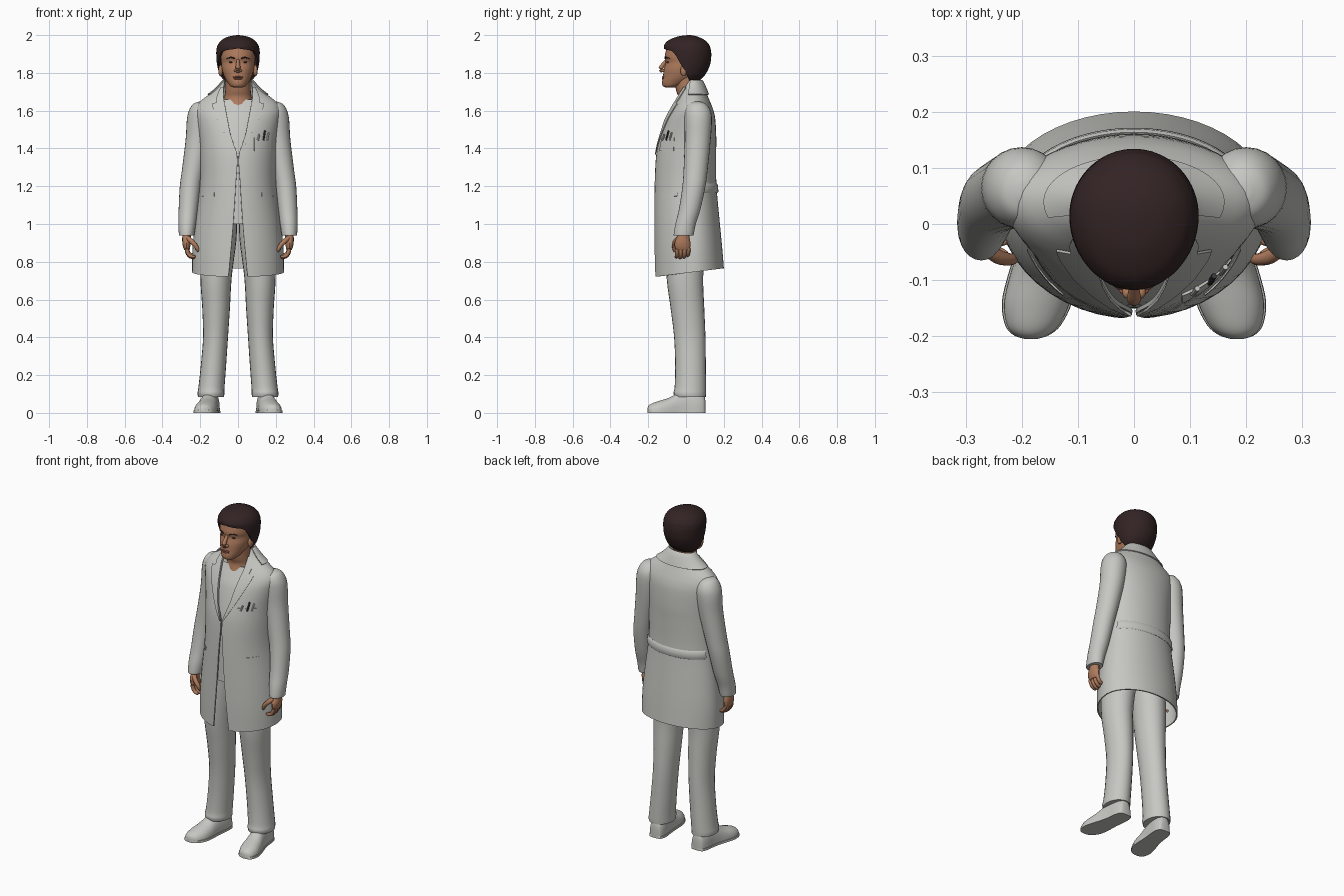
import bpy, bmesh, math
from mathutils import Vector


def material(name, rgb):
    m = bpy.data.materials.new(name)
    m.diffuse_color = (*rgb, 1)
    return m


CLOTH = material("white cloth", (0.57, 0.57, 0.54))
SKIN = material("skin", (0.43, 0.20, 0.11))
HAIR = material("dark brown hair", (0.033, 0.017, 0.017))
LIPS = material("lips", (0.30, 0.11, 0.075))
DARK = material("dark grey", (0.04, 0.04, 0.045))


def dense(table, steps=4):
    """Smooth in-between rows of a table (Catmull-Rom on every column)."""
    out = []
    for i in range(len(table) - 1):
        p0, p1 = table[max(i - 1, 0)], table[i]
        p2, p3 = table[i + 1], table[min(i + 2, len(table) - 1)]
        for k in range(steps):
            t = k / steps
            out.append([0.5 * (2 * b + (c - a) * t + (2 * a - 5 * b + 4 * c - d) * t * t
                               + (3 * b - a - 3 * c + d) * t ** 3)
                        for a, b, c, d in zip(p0, p1, p2, p3)])
    return out + [list(table[-1])]


def loft(name, rows, mat, closed=True, thick=0.0):
    """Skin a surface over rows of points; closed rows get end caps."""
    bm = bmesh.new()
    vs = [[bm.verts.new(p) for p in r] for r in rows]
    n = len(rows[0])
    for a, b in zip(vs, vs[1:]):
        for i in range(n if closed else n - 1):
            j = (i + 1) % n
            bm.faces.new((a[i], a[j], b[j], b[i]))
    if closed:
        bm.faces.new(vs[0])
        bm.faces.new(vs[-1])
    bmesh.ops.remove_doubles(bm, verts=bm.verts, dist=0.0001)
    bmesh.ops.recalc_face_normals(bm, faces=bm.faces)
    for e in bm.edges:
        if e.is_boundary:
            e.smooth = False
    me = bpy.data.meshes.new(name)
    bm.to_mesh(me)
    bm.free()
    me.materials.append(mat)
    ob = bpy.data.objects.new(name, me)
    bpy.context.collection.objects.link(ob)
    if thick:
        mod = ob.modifiers.new("thickness", 'SOLIDIFY')
        mod.thickness, mod.offset = thick, 0
    return ob


def ring(z, cx, cy, rx, ry, s=1, n=24):
    return [(s * (cx + rx * math.cos(i * math.tau / n)), cy + ry * math.sin(i * math.tau / n), z)
            for i in range(n)]


def arc(z, w, f, b, a0, yc, n=48):
    """Open loop around the body, starting a0 radians from the front."""
    pts = []
    for i in range(n + 1):
        a = a0 + (math.tau - 2 * a0) * i / n
        c = math.cos(a)
        pts.append((w * math.sin(a), yc - c * ((yc - f) if c > 0 else (b - yc)), z))
    return pts


def tube(name, pts, mat, n=10):
    """Round tube through (x, y, z, radius) points."""
    pts = dense(pts, 3)
    rows = []
    for i, p in enumerate(pts):
        d = Vector(pts[min(i + 1, len(pts) - 1)][:3]) - Vector(pts[max(i - 1, 0)][:3])
        q = d.to_track_quat('Z', 'Y')
        rows.append([Vector(p[:3]) + q @ Vector((p[3] * math.cos(k * math.tau / n),
                     p[3] * math.sin(k * math.tau / n), 0)) for k in range(n)])
    return loft(name, rows, mat)


def ball(name, loc, size, mat):
    rows = []
    for i in range(1, 10):
        a = math.pi * i / 10
        rows.append(ring(loc[2] + size[2] * math.cos(a), loc[0], loc[1],
                         size[0] * math.sin(a), size[1] * math.sin(a), n=14))
    return loft(name, rows, mat)


# Coat: z, half width, front y, back y, half gap of the front opening
YC = 0.04
COAT = dense([
    (0.72, .240, -.163, .197, .050), (0.85, .238, -.165, .188, .038),
    (1.00, .225, -.165, .176, .025), (1.20, .200, -.163, .158, .012),
    (1.36, .200, -.155, .156, .004), (1.45, .205, -.138, .157, .035),
    (1.55, .220, -.108, .152, .055), (1.60, .225, -.083, .142, .064),
    (1.64, .205, -.060, .127, .072), (1.68, .155, -.040, .110, .077),
    (1.72, .104, -.024, .095, .075), (1.755, .078, -.008, .082, .070)])


def coat_at(z):
    for a, b in zip(COAT, COAT[1:]):
        if z <= b[0]:
            t = (z - a[0]) / (b[0] - a[0])
            return [p + (q - p) * t for p, q in zip(a, b)]
    return COAT[-1]


def coat_point(x, z, off):
    _, w, f, _, _ = coat_at(z)
    k = math.sqrt(1 - min(abs(x) / w, 0.97) ** 2)
    return (x, YC - (YC - f) * k - off, z + off * 0.4)


def coat_band(z, off, a0):
    _, w, f, b, _ = coat_at(z)
    return arc(z, w + off, f - off, b + off, a0, YC)


def patch(name, x0, x1, z0, z1, off, thick=0.006):
    rows = [[coat_point(x0 + (x1 - x0) * i / 8, z0 + (z1 - z0) * k / 4, off) for i in range(9)]
            for k in range(5)]
    return loft(name, rows, CLOTH, False, thick)


rows = []
for z, w, f, b, g in COAT:
    r = arc(z, w, f, b, math.asin(min(max(g, .003) / w, .97)), YC)
    lift = max(0, (1 - z) / .28) * .045          # hem rises toward the back
    rows.append([(x, y, zz + lift * (y + .165) / .36) for x, y, zz in r])
loft("coat", rows, CLOTH, False, 0.007)
loft("collar", [coat_band(z, o, 1.25) for z, o in
                ((1.685, .011), (1.71, .011), (1.735, .010), (1.755, .007), (1.76, .001))],
     CLOTH, False, 0.006)
loft("back_belt", [coat_band(z, o, 1.95) for z, o in
                   ((1.165, .004), (1.172, .009), (1.205, .009), (1.212, .004))],
     CLOTH, False, 0.005)

# Lapels with notches, and hip pocket welts
LAPEL = [(1.365, .010), (1.42, .042), (1.48, .075), (1.55, .107), (1.61, .132),
         (1.632, .138), (1.640, .112), (1.66, .115), (1.69, .105), (1.72, .090)]
for s in (-1, 1):
    rows = []
    for z, xo in LAPEL:
        g = max(coat_at(z)[4], .004)
        rows.append([coat_point(s * (g + (xo - g) * i / 6), z, .008) for i in range(7)])
    loft("lapel", rows, CLOTH, False, 0.005)
    patch("hip_pocket", s * .125, s * .188, 1.145, 1.165, .004)

# Breast pocket with pens
patch("breast_pocket", .085, .172, 1.385, 1.455, .005)
for x, top, m in ((.105, 1.47, CLOTH), (.135, 1.49, DARK), (.155, 1.48, CLOTH)):
    a, b = coat_point(x, 1.44, .010), coat_point(x + .008, top, .010)
    tube("pen", [(*a, .005), (*b, .005)], m, 8)

# Shirt under the coat
loft("shirt", [ring(z, 0, (f + b) / 2, w * .88, (b - f) / 2 - .014, n=40)
               for z, w, f, b, g in COAT if 0.98 < z < 1.665], CLOTH)

# Limbs: z, centre x, centre y, radius x, radius y
SLEEVE = dense([
    (1.648, .195, .060, .012, .015), (1.635, .196, .060, .042, .046),
    (1.60, .196, .062, .064, .068), (1.55, .200, .064, .071, .073),
    (1.45, .210, .062, .067, .069), (1.30, .235, .052, .060, .064),
    (1.20, .252, .042, .056, .061), (1.08, .263, .020, .051, .057),
    (1.00, .269, -.002, .046, .054), (.945, .272, -.012, .041, .053),
    (.938, .272, -.012, .038, .050)])
LEG = dense([
    (1.05, .090, .000, .085, .105), (.92, .100, -.002, .092, .105),
    (.72, .116, -.006, .083, .097), (.55, .116, .008, .073, .089),
    (.40, .119, .020, .066, .083), (.25, .130, .024, .067, .081),
    (.14, .140, .023, .069, .083), (.105, .143, .020, .071, .086), (.085, .143, .022, .069, .083)])
PALM = dense([
    (.965, .270, -.012, .024, .030), (.935, .272, -.014, .023, .032),
    (.905, .273, -.018, .022, .041), (.88, .272, -.018, .019, .041), (.862, .270, -.016, .014, .036)])
# Shoe: along y, centre x, half width, height
SHOE = dense([
    (.103, .140, .016, .060), (.095, .140, .036, .095), (.06, .142, .046, .118),
    (.01, .147, .047, .122), (-.04, .155, .050, .106), (-.09, .164, .057, .080),
    (-.14, .173, .059, .064), (-.18, .180, .047, .050), (-.198, .183, .030, .038),
    (-.205, .184, .010, .022)])

for s in (-1, 1):
    loft("sleeve", [ring(*r, s) for r in SLEEVE], CLOTH)
    loft("trouser_leg", [ring(*r, s) for r in LEG], CLOTH)
    loft("palm", [ring(*r, s, 16) for r in PALM], SKIN)
    for k in range(4):
        y, drop = -.048 + k * .020, (.004, 0, .003, .012)[k]
        tube("finger", [(s * .271, y, .885, .010), (s * .270, y, .855 + drop, .011),
                        (s * .258, y, .831 + drop, .010), (s * .238, y - .003, .823 + drop, .009),
                        (s * .226, y - .005, .828 + drop, .004)], SKIN)
    tube("thumb", [(s * .266, -.040, .925, .013), (s * .243, -.058, .905, .013),
                   (s * .222, -.063, .882, .011), (s * .213, -.061, .862, .009),
                   (s * .212, -.060, .852, .004)], SKIN)
    for name, grow, cap in (("shoe", 1.0, 1.0), ("sole", 1.06, .016)):
        rows = []
        for y, cx, hw, h in SHOE:
            top = h if name == "shoe" else min(h, cap)
            rows.append([(s * (cx + grow * hw * math.cos(math.pi * i / 16)), y,
                          top * max(0, math.sin(math.pi * i / 16)) ** (.7 if cap == 1 else .15))
                         for i in range(17)])
        loft(name, rows, CLOTH)

# Neck and head: z, half width, front y, back y
loft("neck", [ring(*r) for r in dense([
    (1.62, 0, .025, .085, .080), (1.67, 0, .020, .073, .062),
    (1.71, 0, .010, .067, .063), (1.78, 0, .005, .066, .068)])], SKIN)
HEAD = dense([
    (1.722, .022, -.105, -.060), (1.730, .040, -.122, -.035), (1.75, .056, -.127, .020),
    (1.78, .073, -.122, .060), (1.82, .085, -.117, .080), (1.855, .089, -.108, .100),
    (1.88, .092, -.113, .108), (1.91, .093, -.108, .108), (1.94, .088, -.098, .100),
    (1.97, .060, -.060, .070), (1.982, .020, -.010, .030)])
loft("head", [ring(z, 0, (f + b) / 2, w, (b - f) / 2, n=32) for z, w, f, b in HEAD], SKIN)
tube("nose", [(0, -.100, 1.872, .008), (0, -.117, 1.850, .010), (0, -.133, 1.824, .013),
              (0, -.124, 1.806, .011)], SKIN)
ball("upper_lip", (0, -.119, 1.778), (.027, .009, .005), LIPS)
ball("lower_lip", (0, -.119, 1.769), (.023, .009, .005), LIPS)
for s in (-1, 1):
    ball("nostril", (s * .012, -.122, 1.812), (.009, .011, .008), SKIN)
    ball("eye", (s * .035, -.095, 1.857), (.014, .008, .005), DARK)
    tube("eyebrow", [(s * .017, -.112, 1.876, .003), (s * .037, -.106, 1.882, .004),
                     (s * .060, -.087, 1.876, .002)], HAIR, 8)
    ball("ear", (s * .092, -.012, 1.812), (.012, .018, .030), SKIN)

# Hair: z, half width, front y, back y, opening angle of the face in degrees
HAIRCUT = dense([
    (1.762, .068, -.06, .066, 92), (1.78, .084, -.08, .086, 87), (1.80, .095, -.09, .102, 82),
    (1.83, .103, -.10, .117, 74), (1.86, .108, -.105, .126, 66), (1.895, .110, -.108, .129, 56),
    (1.918, .110, -.110, .127, 42), (1.930, .108, -.112, .124, 0), (1.945, .103, -.111, .119, 0),
    (1.967, .087, -.092, .100, 0), (1.985, .056, -.052, .066, 0), (1.993, .022, -.010, .038, 0),
    (1.995, 0, .015, .015, 0)])
loft("hair", [arc(z, w, f, b, math.radians(max(a, 0)), .015) for z, w, f, b, a in HAIRCUT],
     HAIR, False, 0.010)

# Smooth shading with sharp edges kept
for o in bpy.data.objects:
    o.select_set(True)
    bpy.context.view_layer.objects.active = o
bpy.ops.object.shade_smooth_by_angle(angle=math.radians(40))
